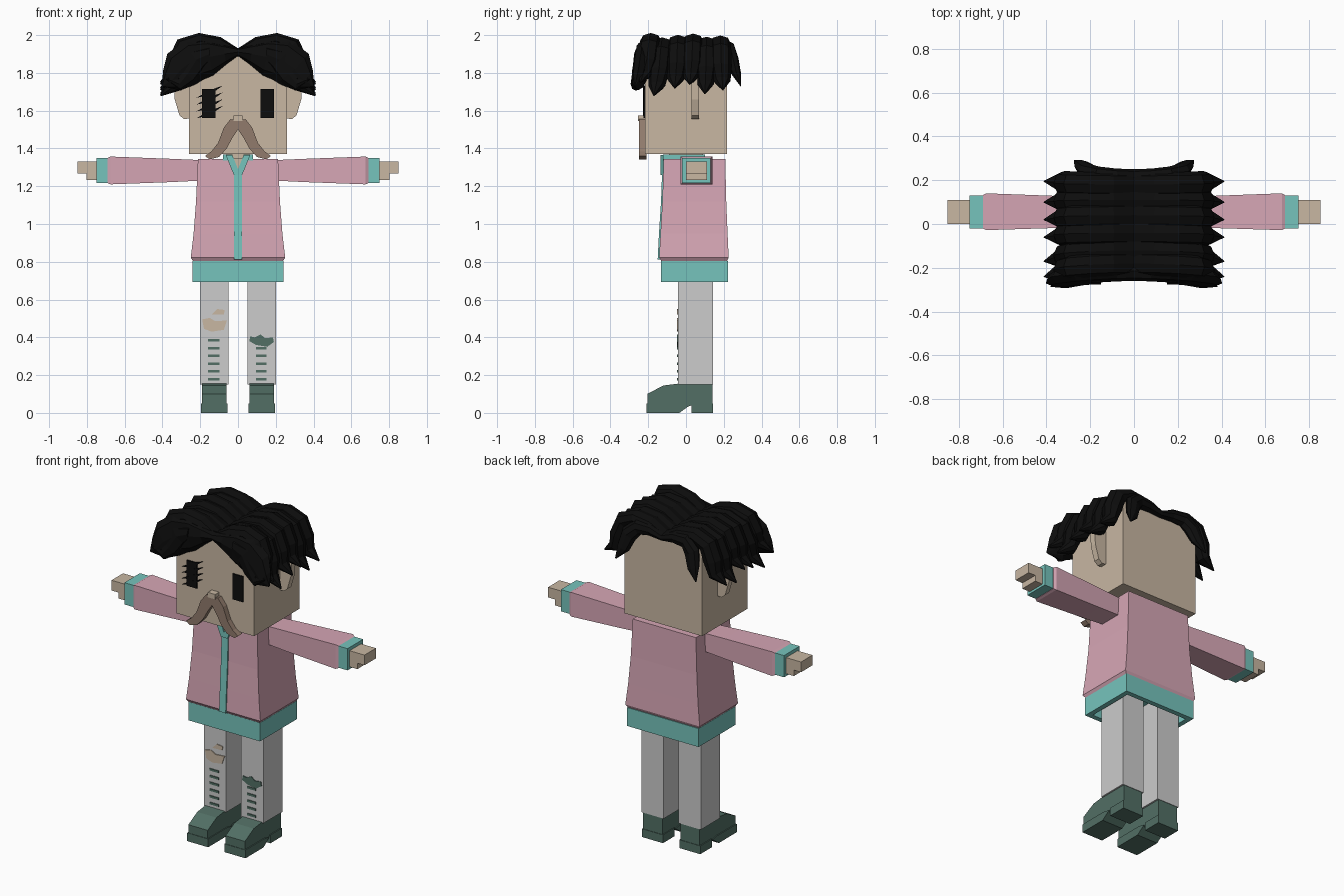
import bpy, bmesh, math
from mathutils import Vector

old = bpy.data.objects.get("Cube")
if old:
    bpy.data.objects.remove(old, do_unlink=True)


def material(name, code):
    """Flat material from an sRGB hex string, stored as linear values."""
    srgb = [int(code[i:i + 2], 16) / 255 for i in (0, 2, 4)]
    lin = [((c + 0.055) / 1.055) ** 2.4 if c > 0.04 else c / 12.92 for c in srgb] + [1]
    m = bpy.data.materials.new(name)
    m.use_nodes = True
    m.diffuse_color = lin
    m.node_tree.nodes["Principled BSDF"].inputs["Base Color"].default_value = lin
    return m


SKIN = material("skin", "C8B7A2")
PINK = material("jacket pink", "D6A6B5")
TEAL = material("trim teal", "76C4BC")
CLOTH = material("trouser grey", "CCCCCC")
BOOT = material("boot green", "526F65")
BLACK = material("hair black", "0D0D0D")
BROWN = material("moustache brown", "917B6C")


def loft(name, rings, mat, mirror=False):
    """Skin a list of equal rings, cap both ends, optionally add an x mirror."""
    bm = bmesh.new()
    for s in ((1, -1) if mirror else (1,)):
        vs = [[bm.verts.new((s * p[0], p[1], p[2])) for p in r] for r in rings]
        n = len(rings[0])
        for a, b in zip(vs, vs[1:]):
            for i in range(n):
                j = (i + 1) % n
                bm.faces.new((a[i], a[j], b[j], b[i]))
        bm.faces.new(vs[0][::-1])
        bm.faces.new(vs[-1])
    bmesh.ops.recalc_face_normals(bm, faces=bm.faces[:])
    me = bpy.data.meshes.new(name)
    bm.to_mesh(me)
    bm.free()
    me.materials.append(mat)
    ob = bpy.data.objects.new(name, me)
    bpy.context.collection.objects.link(ob)
    return ob


def rect_z(x0, x1, y0, y1, z):
    return [(x0, y0, z), (x1, y0, z), (x1, y1, z), (x0, y1, z)]


def rect_x(x, y0, y1, z0, z1):
    return [(x, y0, z0), (x, y1, z0), (x, y1, z1), (x, y0, z1)]


def box(name, x, y, z, mat, mirror=False):
    return loft(name, [rect_z(*x, *y, h) for h in z], mat, mirror)


def front_prism(name, pts, y0, y1, mat, mirror=False):
    """Extrude an x-z outline along y."""
    return loft(name, [[(x, y, z) for x, z in pts] for y in (y0, y1)], mat, mirror)


def side_prism(name, pts, x0, x1, mat, mirror=False):
    """Extrude a y-z outline along x."""
    return loft(name, [[(x, y, z) for y, z in pts] for x in (x0, x1)], mat, mirror)


def lock(name, path, y0, y1, half, thick, lift=0, sides=8):
    """Tapered hair lock swept along an x-z path, drifting from y0 to y1."""
    rings = []
    last = len(path) - 1
    for i, (x, z) in enumerate(path):
        a, b = path[max(i - 1, 0)], path[min(i + 1, last)]
        t = Vector((b[0] - a[0], b[1] - a[1])).normalized()
        if i == 0:
            t = Vector((1, 0))
        f = i / last
        w = half * (1 if i < last - 1 else 0.8 if i < last else 0.05)
        y = y0 + (y1 - y0) * f * f
        ring = []
        for k in range(sides):
            q = 2 * math.pi * k / sides
            d = math.sin(q) * thick[i]
            ring.append((max(x - t.y * d, 0), y + math.cos(q) * w, z + lift * f + t.x * d))
        rings.append(ring)
    return loft(name, rings, BLACK, True)


# Head and face
box("head", (-0.26, 0.26), (-0.217, 0.217), (1.37, 1.9), SKIN)
front_prism("ears", [(0.25, 1.8), (0.34, 1.78), (0.335, 1.66), (0.31, 1.575),
                     (0.285, 1.555), (0.25, 1.56)], 0.03, 0.068, SKIN, True)
box("eyes", (0.12, 0.19), (-0.225, -0.21), (1.56, 1.715), BLACK, True)
for i in range(4):
    z = 1.56 + i * 0.036
    front_prism(f"eye_slash_{i + 1}", [(-0.22, z), (-0.15, z + 0.015), (-0.08, z + 0.065),
                                       (-0.15, z + 0.04)], -0.227, -0.218, BLACK)
box("nose", (-0.025, 0.025), (-0.255, -0.21), (1.545, 1.575), SKIN)
front_prism("moustache", [(0, 1.55), (0.04, 1.555), (0.075, 1.51), (0.105, 1.43), (0.14, 1.385),
                          (0.175, 1.36), (0.15, 1.342), (0.1, 1.355), (0.06, 1.4),
                          (0.03, 1.455), (0, 1.5)], -0.25, -0.21, BROWN, True)

# Hair: side locks fall from the centre parting, with a fringe and a back row
side_path = [(0, 1.905), (0.1, 1.94), (0.2, 1.95), (0.28, 1.91), (0.315, 1.82),
             (0.335, 1.74), (0.41, 1.69)]
side_thick = [0.025, 0.04, 0.042, 0.055, 0.055, 0.04, 0.004]
for i, (y0, y1, lift) in enumerate([(-0.18, -0.24, 0.06), (-0.12, -0.17, -0.01), (-0.04, -0.06, 0.03),
                                    (0.04, 0.02, 0.05), (0.11, 0.1, 0.0), (0.18, 0.195, 0.02)]):
    lock(f"side_hair_{i + 1}", side_path, y0, y1, 0.056, side_thick, lift)
lock("fringe", [(0, 1.91), (0.07, 1.9), (0.15, 1.885), (0.23, 1.87), (0.3, 1.82),
                (0.35, 1.76), (0.4, 1.73)], -0.215, -0.27, 0.045,
     [0.02, 0.055, 0.1, 0.115, 0.11, 0.07, 0.004])
lock("fringe_tips", [(0.15, 1.9), (0.22, 1.87), (0.27, 1.79), (0.31, 1.74), (0.38, 1.77)],
     -0.24, -0.285, 0.035, [0.04, 0.07, 0.06, 0.035, 0.004])
lock("back_hair", [(0, 1.905), (0.08, 1.925), (0.16, 1.925), (0.21, 1.88), (0.235, 1.8),
                   (0.27, 1.73)], 0.215, 0.29, 0.035,
     [0.02, 0.035, 0.045, 0.05, 0.04, 0.004])

# Jacket body, hollow hem, collar and zip
loft("jacket", [rect_z(-w, w, y0, y1, z) for w, y0, y1, z in [
    (0.232, -0.125, 0.213, 0.795), (0.25, -0.142, 0.226, 0.822), (0.235, -0.135, 0.22, 0.95),
    (0.222, -0.125, 0.213, 1.12), (0.212, -0.118, 0.208, 1.345)]], PINK)
loft("hem", [rect_z(-0.24 + i, 0.24 - i, -0.132 + i, 0.222 - i, z)
             for i, z in [(0, 0.805), (0, 0.693), (0.03, 0.693), (0.03, 0.79)]], TEAL)
box("neck", (-0.06, 0.06), (-0.09, 0.09), (1.33, 1.38), SKIN)
box("collar", (0.03, 0.08), (-0.122, 0.1), (1.335, 1.367), TEAL, True)
loft("zip", [rect_z(-0.022, 0.022, y, y + 0.03, z) for y, z in [
    (-0.15, 0.812), (-0.143, 0.95), (-0.132, 1.12), (-0.126, 1.29)]], TEAL)
front_prism("neck_opening", [(0, 1.27), (0.035, 1.35), (-0.035, 1.35)], -0.128, -0.11, SKIN)
front_prism("lapels", [(0, 1.26), (0.022, 1.26), (0.065, 1.365), (0.03, 1.365), (0, 1.29)],
            -0.134, -0.105, TEAL, True)

# Arms
loft("sleeves", [rect_x(x, y0, y1, z0, z1) for x, y0, y1, z0, z1 in [
    (0.19, -0.012, 0.122, 1.23, 1.338), (0.35, -0.018, 0.128, 1.222, 1.345),
    (0.675, -0.028, 0.14, 1.21, 1.357), (0.69, -0.02, 0.132, 1.216, 1.35)]], PINK, True)
box("cuffs", (0.68, 0.75), (-0.02, 0.13), (1.218, 1.35), TEAL, True)
front_prism("hands", [(0.74, 1.232), (0.802, 1.232), (0.802, 1.268), (0.85, 1.268),
                      (0.85, 1.33), (0.74, 1.33)], 0.0, 0.11, SKIN, True)

# Legs and boots
box("legs", (0.05, 0.2), (-0.042, 0.143), (0.15, 0.8), CLOTH, True)
side_prism("boots", [(-0.205, 0.04), (-0.205, 0.1), (-0.12, 0.145), (-0.04, 0.155), (0.14, 0.152),
                     (0.14, 0.04), (0.03, 0.04), (-0.03, 0.02)], 0.06, 0.19, BOOT, True)
side_prism("boot_soles", [(-0.208, 0), (-0.208, 0.05), (-0.02, 0.05), (0.02, 0.04), (-0.035, 0)],
           0.055, 0.196, BOOT, True)
box("boot_heels", (0.055, 0.196), (0.03, 0.143), (0, 0.05), BOOT, True)

# Trouser tears and slits
front = (-0.047, -0.038)
for i in range(6):
    z = 0.172 + i * 0.041
    box(f"right_slit_{i + 1}", (-0.16, -0.098), front, (z, z + 0.013), BOOT)
    if i < 5:
        box(f"left_slit_{i + 1}", (0.095, 0.152), front, (z, z + 0.013), BOOT)
front_prism("knee_tear", [(-0.19, 0.495), (-0.18, 0.445), (-0.14, 0.43), (-0.075, 0.44),
                          (-0.058, 0.49), (-0.12, 0.485), (-0.15, 0.503)], *front, SKIN)
front_prism("small_tear", [(-0.14, 0.52), (-0.075, 0.522), (-0.07, 0.545), (-0.11, 0.55)], *front, SKIN)
front_prism("knee_patch", [(0.06, 0.38), (0.095, 0.36), (0.155, 0.35), (0.19, 0.375), (0.185, 0.4),
                           (0.145, 0.395), (0.12, 0.415), (0.09, 0.4), (0.065, 0.405)], *front, BOOT)
